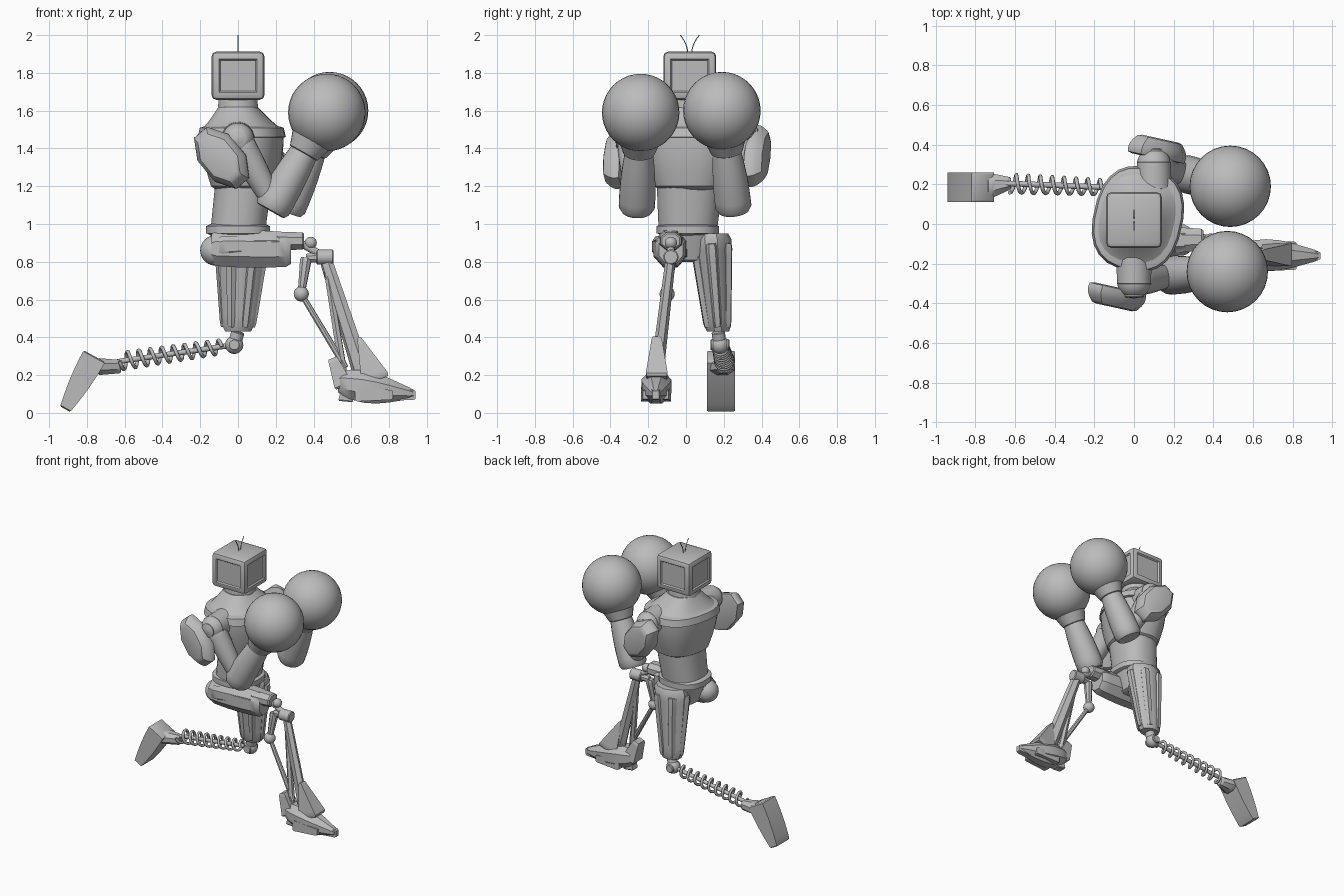
import bpy, bmesh, math
from mathutils import Vector, Matrix, Quaternion

cube = bpy.data.objects.get("Cube")
if cube:
    bpy.data.objects.remove(cube, do_unlink=True)

shade = (.5, .5, .5, 1)
grey = bpy.data.materials.new("plain_grey")
grey.use_nodes = True
grey.diffuse_color = shade
grey.node_tree.nodes["Principled BSDF"].inputs["Base Color"].default_value = shade

UP = Vector((0, 0, 1))
UPRIGHT = Quaternion()
TWISTED = Quaternion(UP, math.radians(-13))
FORWARD = Vector((1, 0, 0)).to_track_quat('Z', 'Y')


def finish(bm, name):
    """Turn a bmesh into a named grey object with crisp edges."""
    bmesh.ops.recalc_face_normals(bm, faces=bm.faces[:])
    mesh = bpy.data.meshes.new(name)
    bm.to_mesh(mesh)
    bm.free()
    mesh.materials.append(grey)
    part = bpy.data.objects.new(name, mesh)
    bpy.context.collection.objects.link(part)
    bpy.ops.object.select_all(action='DESELECT')
    part.select_set(True)
    bpy.context.view_layer.objects.active = part
    bpy.ops.object.shade_smooth_by_angle(angle=math.radians(35))


def limb(name, start, end, size_start, size_end, sides=24, bulge=0, curve=1,
         turn=None, square=1, lip=.06):
    """Tapered shape between two points, with chamfered ends and an optional bulge."""
    start, end = Vector(start), Vector(end)
    if turn is None:
        turn = (end - start).to_track_quat('Z', 'Y')
    if not isinstance(size_start, tuple):
        size_start = (size_start, size_start)
    if not isinstance(size_end, tuple):
        size_end = (size_end, size_end)
    grow = 1 / math.cos(math.pi / sides)
    steps = [0, lip] + [i / 6 for i in range(1, 6)] + [1 - lip, 1]
    bm = bmesh.new()
    rings = []
    for t in steps:
        size = Vector(size_start).lerp(Vector(size_end), t ** curve)
        size *= grow * (1 + bulge * math.sin(math.pi * t))
        if t in (0, 1):
            size *= .85
        ring = []
        for i in range(sides):
            angle = math.tau * (i + .5) / sides
            c, s = math.cos(angle), math.sin(angle)
            u = math.copysign(abs(c) ** square, c) * size.x
            v = math.copysign(abs(s) ** square, s) * size.y
            ring.append(bm.verts.new(start.lerp(end, t) + turn @ Vector((u, v, 0))))
        rings.append(ring)
    for low, high in zip(rings, rings[1:]):
        for i in range(sides):
            j = (i + 1) % sides
            bm.faces.new((low[i], low[j], high[j], high[i]))
    bm.faces.new(rings[0])
    bm.faces.new(rings[-1])
    finish(bm, name)


def ball(name, centre, radius):
    bm = bmesh.new()
    bmesh.ops.create_uvsphere(bm, u_segments=32, v_segments=20, radius=radius,
                              matrix=Matrix.Translation(centre))
    finish(bm, name)


def wire(name, points, radius):
    """Round wire through a list of points."""
    curve = bpy.data.curves.new(name, 'CURVE')
    curve.dimensions = '3D'
    curve.bevel_depth = radius
    curve.bevel_resolution = 1
    curve.use_fill_caps = True
    spline = curve.splines.new('POLY')
    spline.points.add(len(points) - 1)
    for point, place in zip(spline.points, points):
        point.co = (*place, 1)
    curve.materials.append(grey)
    bpy.context.collection.objects.link(bpy.data.objects.new(name, curve))


# Head: bevelled box with a recessed panel on each side
bm = bmesh.new()
bmesh.ops.create_cube(bm, size=1, matrix=Matrix.Translation((0, .02, 1.785))
                      @ Matrix.Diagonal((.28, .28, .255, 1)))
bmesh.ops.bevel(bm, geom=bm.edges[:], offset=.025, segments=2, profile=.5, affect='EDGES')
bm.normal_update()
panels = [f for f in bm.faces if f.calc_area() > .03 and abs(f.normal.z) < .5]
bmesh.ops.inset_individual(bm, faces=panels, thickness=.02, depth=0)
bmesh.ops.inset_individual(bm, faces=panels, thickness=.01, depth=-.01)
finish(bm, "head")

# Pair of thin antennae curving apart
for side in (-1, 1):
    wire("antenna", [Vector((0, .02 + side * (.01 + .04 * t * t), 1.9 + t / 10))
                     for t in (0, .2, .4, .6, .8, 1)], .003)

# Torso from the hips to the neck
limb("pelvis", (0, .02, .8), (0, .02, .97), (.1, .11), (.155, .155), turn=UPRIGHT, square=.8)
limb("belt", (0, .01, .94), (0, .01, 1), (.17, .165), (.17, .165), turn=UPRIGHT,
     square=.8, lip=.2)
limb("abdomen", (0, .01, .97), (.03, .02, 1.22), (.145, .155), (.15, .175), turn=UPRIGHT,
     square=.85, lip=.01)
limb("chest", (.03, .02, 1.18), (.02, .02, 1.52), (.16, .18), (.21, .25), turn=TWISTED,
     square=.8, bulge=.08)
limb("yoke_rim", (.02, .025, 1.45), (.02, .025, 1.52), (.225, .265), (.21, .25), turn=TWISTED,
     square=.8, lip=.15)
limb("yoke", (.02, .025, 1.5), (0, .025, 1.62), (.21, .25), (.1, .11), turn=TWISTED,
     square=.8, curve=.8, lip=.01)
limb("neck", (0, .025, 1.58), (0, .025, 1.68), .11, .1, turn=UPRIGHT)

# Arms: shoulder, pad, forearm and round glove on each side
arms = (("right", -1, (0, -.29, 1.45), (.19, -.26, 1.1), (.47, -.24, 1.59), -.08),
        ("left", 1, (.1, .3, 1.46), (.27, .25, 1.1), (.485, .19, 1.6), .01))
for label, side, shoulder, elbow, fist, pad_shift in arms:
    shoulder, elbow, fist = Vector(shoulder), Vector(elbow), Vector(fist)
    out = Vector((0, side, 0))
    ball(label + "_shoulder", shoulder, .085)
    limb(label + "_shoulder_socket", shoulder - out * .13, shoulder + out * .02, .09, .085)
    limb(label + "_shoulder_pin", shoulder, shoulder + out * .08, .05, .05)
    limb(label + "_upper_arm", shoulder, elbow, .075, .05, bulge=.1)
    limb(label + "_forearm", elbow.lerp(fist, -.06), elbow.lerp(fist, .7), .095, .065, bulge=.12)
    limb(label + "_cuff", elbow.lerp(fist, .55), elbow.lerp(fist, .8), .08, .13)
    ball(label + "_glove", fist, .205)
    facing = Vector((.22, 1, 0)) * side
    tilt = facing.to_track_quat('Z', 'Y') @ Quaternion(UP, -.7 * side)
    pad = shoulder + out * .03 - UP * .1
    pad.x += pad_shift
    limb(label + "_shoulder_pad", pad, pad + facing * .1, (.105, .17), (.08, .13),
         sides=8, bulge=.15, turn=tilt)

# Right leg reaches forward: thigh, knee hinge and linked shin rods
hip, knee, ankle = Vector((-.12, -.08, .86)), Vector((.46, -.08, .825)), Vector((.66, -.155, .2))
hinge = Vector((.045, 0, 0))
ball("right_hip", hip, .08)
limb("right_thigh", (-.14, -.085, .87), (.28, -.08, .865), (.085, .09), (.075, .09), sides=8,
     turn=FORWARD, bulge=.1)
limb("right_thigh_plate", (-.1, -.16, .88), (.22, -.14, .89), (.02, .05), (.02, .04), sides=6,
     turn=FORWARD)
limb("right_thigh_end", (.2, -.08, .91), (.35, -.08, .91), (.065, .05), (.055, .045), sides=8,
     turn=FORWARD)
ball("right_knee", (.385, -.08, .9), .032)
limb("right_knee_rod", (.33, -.08, .9), knee, .02, .02)
limb("right_knee_hinge", knee - hinge, knee + hinge, .04, .04)
limb("right_shin", knee, ankle, (.022, .03), (.028, .045), sides=6)
limb("right_shin_strut", knee, ankle - Vector((.1, 0, 0)), .015, .02, sides=6)
calf, bracket = Vector((.335, -.1, .63)), Vector((.36, -.08, .82))
ball("right_calf_joint", calf, .04)
limb("right_calf_link", calf, bracket, .018, .03, sides=8)
limb("right_calf_bracket", bracket, knee, .022, .03, sides=8)
limb("right_calf_rod", calf, (.57, -.155, .24), .014, .016, sides=8)

# Right foot: body, ankle fin, heel and toes
limb("right_foot", (.53, -.155, .16), (.93, -.16, .1), (.055, .06), (.025, .025), sides=8,
     turn=FORWARD, bulge=.9)
limb("right_ankle_fin", (.73, -.155, .17), (.64, -.155, .4), (.06, .08), (.025, .01), sides=4)
limb("right_heel_fin", (.5, -.155, .29), (.56, -.155, .14), (.04, .025), (.055, .05), sides=4)
limb("right_heel_spur", (.58, -.155, .16), (.57, -.155, .06), (.03, .025), (.03, .04), sides=4)
for spread, tip in ((-1, .82), (0, .94), (1, .82)):
    side_y = -.16 + spread * .05
    limb("right_toe", (tip - .2, side_y, .1), (tip, side_y, .095), (.03, .04), (.02, .025),
         sides=4, turn=FORWARD)

# Left thigh: faceted column with raised ribs all round
top, low = Vector((.025, .13, .95)), Vector((0, .17, .43))
limb("left_thigh", top, low, (.13, .105), (.08, .065), sides=10, turn=UPRIGHT)
for i in range(6):
    angle = math.tau * i / 6
    around = Vector((math.cos(angle), math.sin(angle) * .8, 0))
    limb("left_thigh_rib", top.lerp(low, .1) + around * .115, top.lerp(low, .95) + around * .07,
         .03, .022, sides=6)

# Left shin: coil spring around a thin rod
knee, ankle = Vector((-.02, .18, .36)), Vector((-.65, .205, .27))
pin = Vector((0, .05, 0))
ball("left_knee", knee, .048)
limb("left_knee_rod", low, knee, .035, .035)
limb("left_knee_pin", knee - pin, knee + pin, .03, .03)
limb("left_shin_rod", knee, ankle, .014, .014)
turn = (ankle - knee).to_track_quat('Z', 'Y')
turns, steps = 9, 20
coil = []
for i in range(turns * steps + 1):
    along, angle = i / (turns * steps), math.tau * i / steps
    swing = Vector((math.cos(angle), math.sin(angle), 0)) * (.036 + along / 100)
    coil.append(knee.lerp(ankle, .1 + .86 * along) + turn @ swing)
wire("left_shin_spring", coil, .01)

# Left foot, resting on its toe
limb("left_ankle", (-.62, .205, .245), (-.74, .19, .245), (.03, .035), (.07, .045), sides=8,
     turn=FORWARD)
limb("left_foot", (-.76, .185, .3), (-.915, .185, .02), (.075, .065), (.075, .03), sides=4,
     curve=2, lip=.02)
